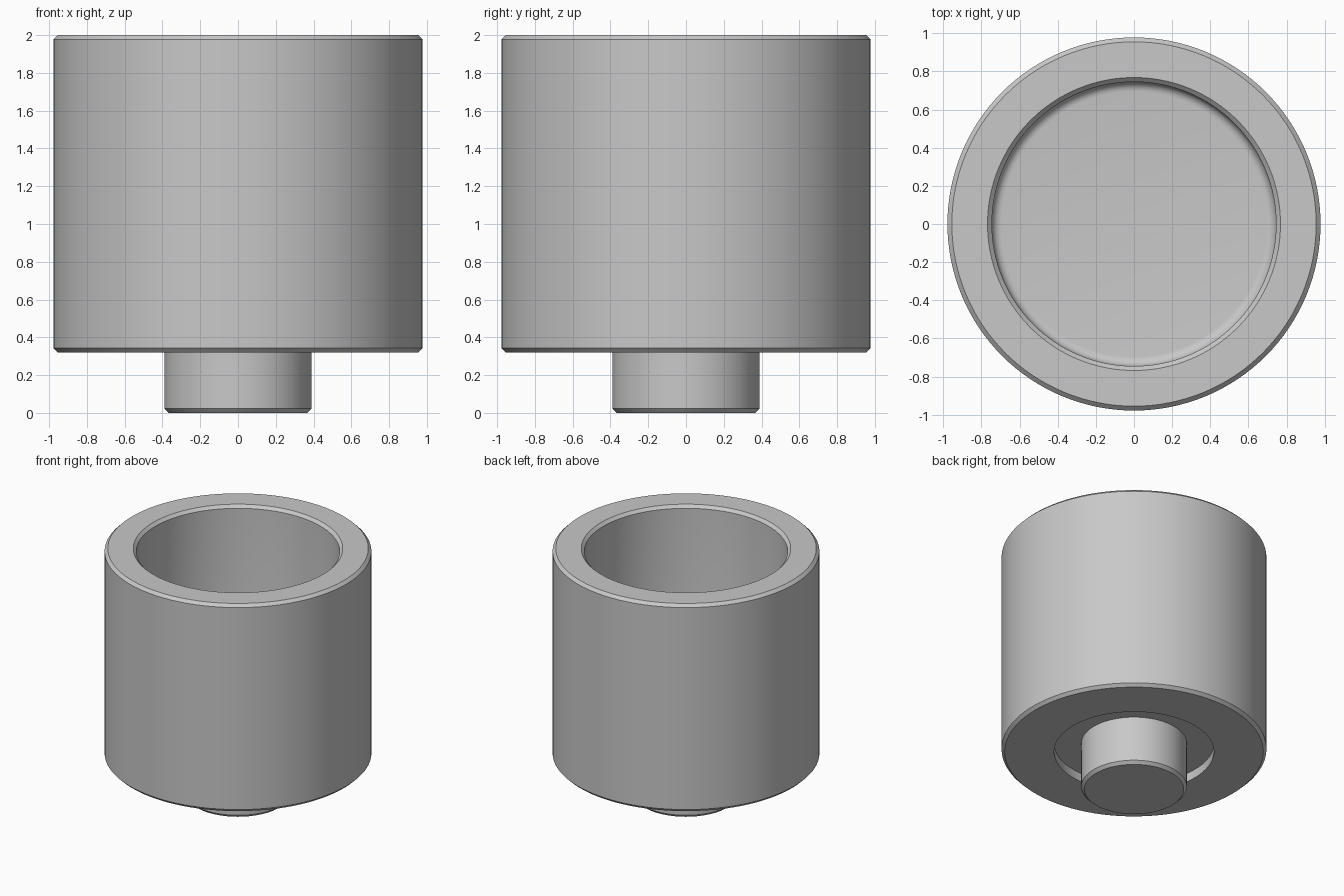
import bpy
import bmesh
from math import cos, sin, pi, radians

SEGMENTS = 128

cube = bpy.data.objects.get("Cube")
if cube:
    bpy.data.objects.remove(cube, do_unlink=True)

# Plain grey material
grey = bpy.data.materials.new("plain grey")
grey.use_nodes = True
colour = (0.58, 0.58, 0.58, 1)
grey.diffuse_color = colour
grey.node_tree.nodes["Principled BSDF"].inputs["Base Color"].default_value = colour


def lathe(name, profile):
    """Turn a closed (radius, height) profile around the z axis."""
    bm = bmesh.new()
    verts = [bm.verts.new((r, 0, z)) for r, z in profile]
    edges = [bm.edges.new(pair) for pair in zip(verts, verts[1:])]
    bmesh.ops.spin(bm, geom=verts + edges, cent=(0, 0, 0), axis=(0, 0, 1),
                   angle=2 * pi, steps=SEGMENTS)
    bmesh.ops.remove_doubles(bm, verts=bm.verts, dist=0.0005)
    bmesh.ops.recalc_face_normals(bm, faces=bm.faces)
    mesh = bpy.data.meshes.new(name)
    bm.to_mesh(mesh)
    bm.free()
    mesh.materials.append(grey)
    obj = bpy.data.objects.new(name, mesh)
    bpy.context.collection.objects.link(obj)
    bpy.ops.object.select_all(action="DESELECT")
    obj.select_set(True)
    bpy.context.view_layer.objects.active = obj
    bpy.ops.object.shade_smooth_by_angle(angle=radians(25))
    return obj


outer, inner, post, recess = 0.978, 0.745, 0.39, 0.59
top, base, recess_top, floor = 2.0, 0.32, 0.39, 0.55
bevel, fillet = 0.023, 0.05

# Stem and recessed underside, then the outer wall and rim
profile = [
    (0, 0), (post - bevel, 0), (post, bevel), (post, recess_top),
    (recess, recess_top), (recess, base),
    (outer - bevel, base), (outer, base + bevel),
    (outer, top - bevel), (outer - bevel, top),
    (inner + bevel, top), (inner, top - bevel),
]
# Rounded corner between the inner wall and the floor
for i in range(7):
    a = i / 6 * pi / 2
    profile.append((inner - fillet + fillet * cos(a),
                    floor + fillet - fillet * sin(a)))
profile.append((0, floor))

lathe("cup_with_stem", profile)
